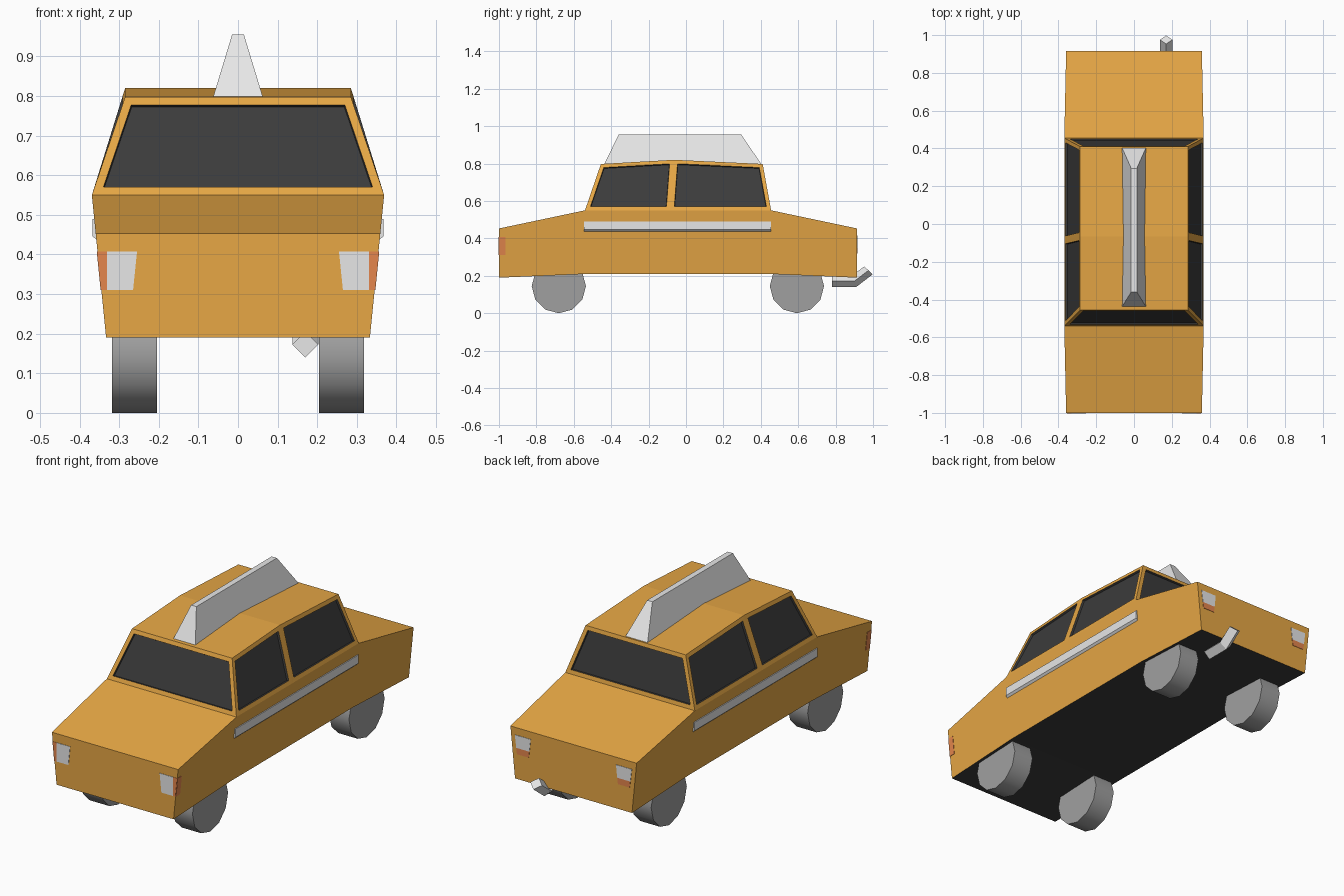
import bpy, bmesh, math
from mathutils import Vector

if "Cube" in bpy.data.objects:
    bpy.data.objects.remove(bpy.data.objects["Cube"])


def material(name, rgb):
    m = bpy.data.materials.new(name)
    m.diffuse_color = (*rgb, 1)
    m.use_nodes = True
    m.node_tree.nodes["Principled BSDF"].inputs["Base Color"].default_value = m.diffuse_color
    return m


PAINT = material("orange paint", (0.80, 0.39, 0.06))
DARK = material("dark glass", (0.045, 0.045, 0.045))
WHITE = material("light grey", (0.80, 0.80, 0.80))
RUBBER = material("mid grey rubber", (0.35, 0.35, 0.35))
RED = material("orange red lamp", (0.78, 0.24, 0.075))


def loft_bm(rings):
    """Skin a list of equal-length vertex rings and cap both ends."""
    bm = bmesh.new()
    vs = [[bm.verts.new(p) for p in ring] for ring in rings]
    n = len(rings[0])
    for a, b in zip(vs, vs[1:]):
        for i in range(n):
            j = (i + 1) % n
            bm.faces.new((a[i], a[j], b[j], b[i]))
    bm.faces.new(vs[0])
    bm.faces.new(vs[-1])
    bmesh.ops.recalc_face_normals(bm, faces=bm.faces)
    bm.normal_update()
    return bm


def finish(name, bm, mats, mirror=False):
    me = bpy.data.meshes.new(name)
    bm.to_mesh(me)
    bm.free()
    for m in mats:
        me.materials.append(m)
    ob = bpy.data.objects.new(name, me)
    bpy.context.collection.objects.link(ob)
    if mirror:
        ob.modifiers.new("mirror", 'MIRROR')
    return ob


def plate(name, quad, offset, mat):
    """Thin lamp plate, mirrored to both sides of the car."""
    off = Vector(offset)
    rings = [[Vector(p) - off for p in quad], [Vector(p) + off for p in quad]]
    finish(name, loft_bm(rings), [mat], True)


def half_width(z):
    return 0.333 + 0.1 * (z - 0.19)


# Lower body: cross-sections along the car as (y, bottom z, top z)
rings = []
for y, z0, z1 in [(-1, .19, .453), (-.54, .21, .55), (.455, .21, .55), (.915, .19, .453)]:
    a, b = half_width(z0), half_width(z1)
    rings.append([(-a, y, z0), (a, y, z0), (b, y, z1), (-b, y, z1)])
bm = loft_bm(rings)
for f in bm.faces:
    f.material_index = 1 if f.normal.z < -0.5 else 0
finish("lower_body", bm, [PAINT, DARK])

# Cabin: sections as (base y, top y, top z), with recessed windows
rings = []
for y0, y1, z1 in [(-.54, -.455, .798), (-.085, -.065, .82), (.455, .41, .798)]:
    a, b = half_width(.55), .285
    rings.append([(-a, y0, .55), (a, y0, .55), (b, y1, z1), (-b, y1, z1)])
bm = loft_bm(rings)
bmesh.ops.delete(bm, geom=[f for f in bm.faces if f.normal.z < -0.5], context='FACES')
glass = [f for f in bm.faces if abs(f.normal.z) < 0.6]
bmesh.ops.inset_individual(bm, faces=glass, thickness=0.021, use_even_offset=True)
rim = bmesh.ops.inset_individual(bm, faces=glass, thickness=0.002, depth=-0.01,
                                 use_even_offset=True)["faces"]
for f in glass + rim:
    f.material_index = 1
finish("cabin", bm, [PAINT, DARK])

# Roof sign: tapered wedge
rings = [[(-x, y0, z), (x, y0, z), (x, y1, z), (-x, y1, z)]
         for x, y0, y1, z in [(.063, -.437, .403, .797), (.015, -.36, .295, .955)]]
finish("roof_sign", loft_bm(rings), [WHITE])

# Side trim strips
section = [(.35, .49), (.368, .49), (.368, .447), (.35, .430)]
finish("side_trim", loft_bm([[(x, y, z) for x, z in section] for y in (-.545, .455)]),
       [WHITE], True)

# Wheels
for name, cy in [("front_wheels", -.68), ("rear_wheels", .593)]:
    rings = []
    for x in (.205, .318):
        rings.append([(x, cy + .145 * math.sin(k * math.tau / 12),
                       .145 - .145 * math.cos(k * math.tau / 12)) for k in range(12)])
    ob = finish(name, loft_bm(rings), [RUBBER], True)
    bpy.ops.object.select_all(action='DESELECT')
    ob.select_set(True)
    bpy.context.view_layer.objects.active = ob
    bpy.ops.object.shade_smooth_by_angle(angle=math.radians(40))

# Exhaust pipe: diamond section, given by its lower and upper edges (y, z)
rings = []
for (y0, z0), (y1, z1) in [((.78, .14), (.78, .205)), ((.91, .14), (.893, .205)),
                           ((.998, .208), (.953, .25))]:
    ym, zm = (y0 + y1) / 2, (z0 + z1) / 2
    rings.append([(.17, y0, z0), (.203, ym, zm), (.17, y1, z1), (.137, ym, zm)])
finish("exhaust_pipe", loft_bm(rings), [WHITE])

# Front lamps: headlight, plus indicator wrapping round the corner
lo, hi = .31, .407
wl, wh = half_width(lo), half_width(hi)
plate("headlights", [(.265, -1, lo), (.331, -1, lo), (.331, -1, hi), (.255, -1, hi)],
      (0, .002, 0), WHITE)
plate("front_indicators", [(.331, -1, lo), (wl, -1, lo), (wh, -1, hi), (.331, -1, hi)],
      (0, .002, 0), RED)
plate("side_indicators", [(wl, -1, lo), (wl, -.966, lo), (wh, -.966, hi), (wh, -1, hi)],
      (.002, 0, 0), RED)

# Rear lamps: white above, red strip below
plate("rear_white_lamps", [(.25, .915, .35), (.325, .915, .35), (.333, .915, .415), (.243, .915, .415)],
      (0, .002, 0), WHITE)
plate("rear_red_lamps", [(.254, .915, .318), (.321, .915, .318), (.325, .915, .35), (.25, .915, .35)],
      (0, .002, 0), RED)
